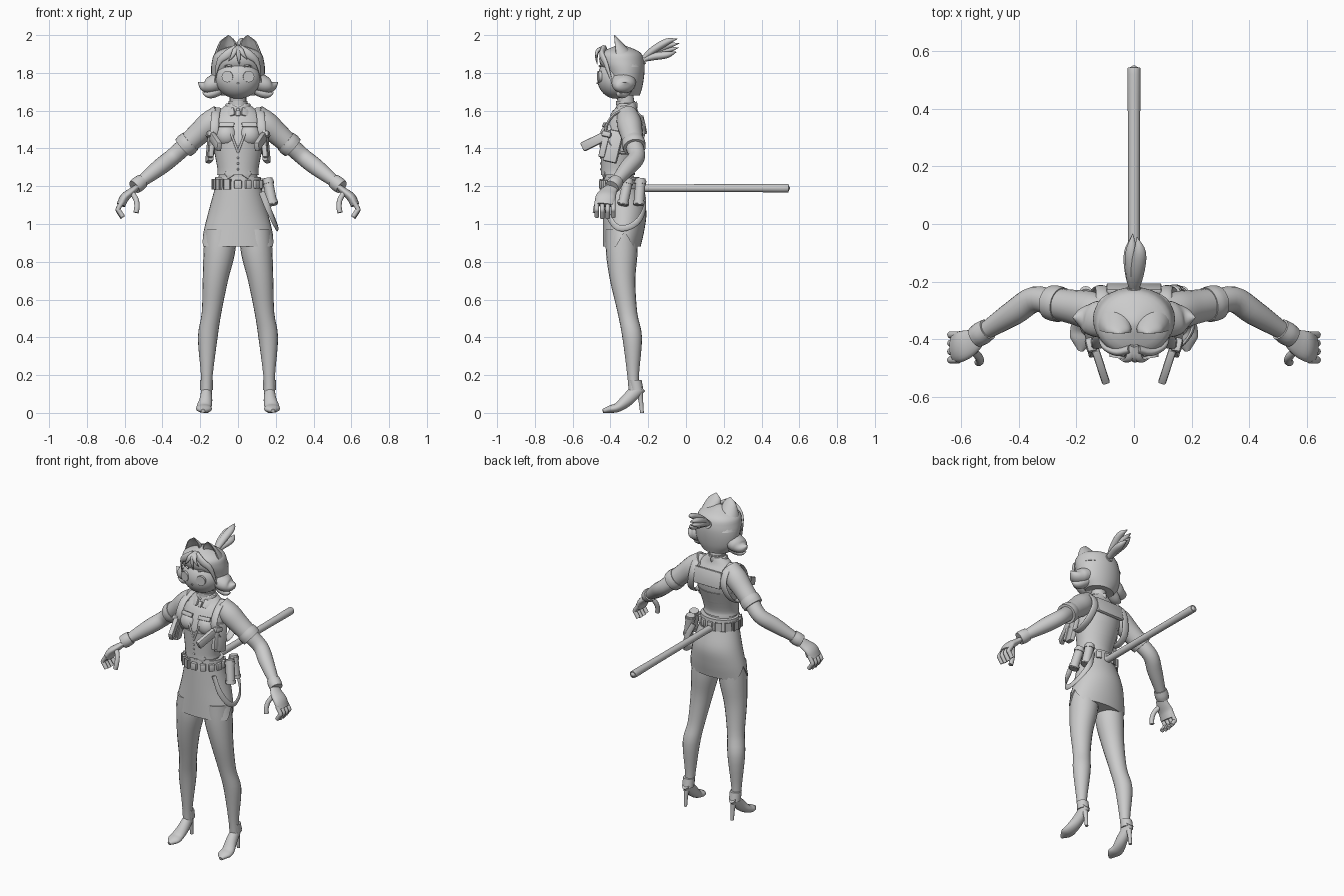
import bpy, bmesh, math
from mathutils import Vector, Matrix, Euler

old = bpy.data.objects.get("Cube")
if old:
    bpy.data.objects.remove(old, do_unlink=True)

grey = bpy.data.materials.new("plain_grey")
grey.use_nodes = True
grey.diffuse_color = (.6, .6, .6, 1)
grey.node_tree.nodes["Principled BSDF"].inputs["Base Color"].default_value = grey.diffuse_color
X_AXIS, Y_AXIS, Z_AXIS = Matrix.Identity(3)
parts = []


def finish(name, bm, mirror=False):
    """Turn a bmesh into a named grey object, mirrored across the middle if asked."""
    bmesh.ops.recalc_face_normals(bm, faces=bm.faces)
    mesh = bpy.data.meshes.new(name)
    bm.to_mesh(mesh)
    bm.free()
    obj = bpy.data.objects.new(name, mesh)
    bpy.context.collection.objects.link(obj)
    mesh.materials.append(grey)
    if mirror:
        obj.modifiers.new("Mirror", "MIRROR").use_mirror_merge = False
    parts.append(obj)
    return obj


def smooth_path(points, steps):
    """Catmull-Rom curve through the points, radii included."""
    p = [Vector(point) for point in points]
    p = [p[0] * 2 - p[1]] + p + [p[-1] * 2 - p[-2]]
    path = []
    for before, start, end, after in zip(p, p[1:], p[2:], p[3:]):
        for step in range(steps):
            t = step / steps
            linear = end - before
            square = before * 2 - start * 5 + end * 4 - after
            cubic = start * 3 - before - end * 3 + after
            path.append(start + (linear * t + square * t ** 2 + cubic * t ** 3) / 2)
    return path + [p[-2]]


def loft(name, points, ref=X_AXIS, level=False, mirror=False, sides=20, steps=4, shape=None, closed=False):
    """Skin ellipses (x, y, z, a, b); a lies along ref, b across it."""
    path = smooth_path(points + points[:1] if closed else points, steps)
    if closed:
        path.pop()
    bm, rings, last = bmesh.new(), [], len(path) - 1
    for i, here in enumerate(path):
        ahead = path[0 if closed and i == last else min(i + 1, last)]
        behind = path[i - 1 if closed else max(i - 1, 0)]
        tangent = Z_AXIS if level else (ahead - behind).to_3d().normalized()
        along = (ref - tangent * ref.dot(tangent)).normalized()
        across = tangent.cross(along)
        ring = []
        for k in range(sides):
            angle = math.tau * k / sides
            c, s = math.cos(angle), math.sin(angle)
            if shape:
                c, s = shape(c, s)
            ring.append(bm.verts.new(Vector(here[:3]) + along * c * here[3] + across * s * here[4]))
        rings.append(ring)
    for lower, upper in zip(rings, rings[1:] + rings[:1] if closed else rings[1:]):
        for k in range(sides):
            bm.faces.new((lower[k - 1], lower[k], upper[k], upper[k - 1]))
    if not closed:
        bm.faces.new(rings[0])
        bm.faces.new(rings[-1])
    return finish(name, bm, mirror)


def sweep(name, points, radius=None, squash=1, **options):
    """Tube along (x, y, z, r) points, or (x, y, z) points with a radius rule or value."""
    sections = []
    for i, (x, y, z, *own) in enumerate(points):
        t = i / (len(points) - 1)
        r = own[0] if own else radius(t) if callable(radius) else radius
        sections.append((x, y, z, r, r * squash))
    return loft(name, sections, **options)


def body(name, rows, **options):
    """Level rings given as (height, y, half width, half depth)."""
    return loft(name, [(0, y, z, a, b) for z, y, a, b in rows], level=True, sides=32, **options)


def box(name, place, size, tilt=(0, 0, 0), mirror=False):
    bm = bmesh.new()
    bmesh.ops.create_cube(bm, size=1)
    turn = Euler([math.radians(a) for a in tilt]).to_matrix().to_4x4()
    bm.transform(Matrix.Translation(place) @ turn @ Matrix.Diagonal((*size, 1)))
    bmesh.ops.bevel(bm, geom=bm.edges[:], offset=min(size) / 4, segments=2, affect="EDGES", profile=.5)
    return finish(name, bm, mirror)


def ball(name, place, size, mirror=False):
    bm = bmesh.new()
    bmesh.ops.create_uvsphere(bm, u_segments=28, v_segments=18, radius=1)
    bm.transform(Matrix.Translation(place) @ Matrix.Diagonal((*size, 1)))
    return finish(name, bm, mirror)


def pointed(width):
    """Radius rule for a lock that swells, then closes to a tip."""
    return lambda t: width * (1 - t ** 2) + .001


# Torso, neck and vest
body("torso", [(1.14, -.34, .13, .1), (1.27, -.36, .1, .08), (1.36, -.35, .12, .1), (1.46, -.335, .14, .11),
               (1.55, -.32, .14, .09), (1.6, -.315, .1, .06), (1.64, -.315, .05, .05)])
body("vest", [(1.26, -.36, .11, .09), (1.3, -.36, .11, .09), (1.43, -.34, .136, .114)])
ball("bust", (.06, -.4, 1.47), (.06, .055, .06), mirror=True)
sweep("neck", [(0, -.31, 1.6), (0, -.33, 1.72)], .044)
sweep("choker", [(0, -.32, 1.63), (0, -.32, 1.65)], .05, level=True)
sweep("collar", [(.01, -.37, 1.6), (.05, -.35, 1.62), (.06, -.31, 1.62), (0, -.26, 1.63)],
      .018, squash=.25, ref=Z_AXIS, mirror=True)
box("collar_point", (.04, -.375, 1.59), (.045, .01, .05), (-35, 20, 18), mirror=True)
box("neck_tie", (0, -.385, 1.585), (.025, .02, .035), (-30, 0, 0))
box("pocket_flap", (.06, -.43, 1.525), (.08, .012, .025), (-25, 0, 8), mirror=True)
sweep("vest_neckline", [(.05, -.43, 1.51), (.03, -.45, 1.46), (0, -.45, 1.38)], .006, mirror=True)
box("vest_point", (.04, -.435, 1.27), (.055, .012, .04), (0, 35, 14), mirror=True)
for i in range(5):
    ball("vest_button", (0, -.45, 1.29 + i * .03), (.006, .006, .006))

# Belt with a ring of small pouches
body("belt", [(1.18, -.345, .127, .1), (1.25, -.345, .12, .095)])
box("belt_buckle", (0, -.45, 1.21), (.04, .02, .045))
for i in range(14):
    angle = math.tau * (i + .5) / 14
    place = (.126 * math.cos(angle), -.346 + .1 * math.sin(angle), 1.21)
    box("belt_pouch", place, (.02, .035, .045), (0, 0, math.degrees(angle)))

# Skirt with a wedge cut from each side of the hem
skirt = body("skirt", [(1.18, -.34, .125, .1), (1.07, -.325, .155, .115), (.97, -.33, .18, .11), (.88, -.34, .195, .1)])
slit = sweep("slit_cutter", [(.13, -.325, .88), (.25, -.325, .88)], .08, ref=Z_AXIS, sides=3, steps=1, mirror=True)
parts.remove(slit)
slit.hide_render = True
slit.hide_set(True)
cut = skirt.modifiers.new("Slits", "BOOLEAN")
cut.object, cut.operation, cut.solver = slit, "DIFFERENCE", "EXACT"

# Legs and heeled shoes
sweep("leg", [(.09, -.34, .97, .086), (.1, -.34, .84, .083), (.12, -.335, .7, .067), (.14, -.31, .53, .052),
              (.16, -.285, .4, .052), (.165, -.28, .2, .031), (.167, -.275, .1, .028)], level=True, mirror=True)
loft("shoe", [(.167, -.24, .14, .024, .034), (.17, -.31, .07, .034, .034), (.18, -.36, .03, .04, .025),
              (.18, -.4, .02, .04, .02), (.185, -.44, .01, .01, .01)], mirror=True)
sweep("shoe_heel", [(.167, -.25, .13, .022), (.167, -.24, .07, .013), (.167, -.233, 0, .01)], level=True, mirror=True)
sweep("shoe_back", [(.167, -.26, .12), (.167, -.27, .175)], .035, level=True, mirror=True)

# Arms and rolled sleeves, ending in a banded wrist
elbow, wrist = Vector((.345, -.262, 1.355)), Vector((.53, -.38, 1.21))
shoulder = Vector((.15, -.3, 1.53))
forearm, upper_arm = wrist - elbow, elbow - shoulder


def limb_band(name, start, span, ends, radii):
    """Short sleeve or cuff between two fractions of a limb."""
    points = [(*(start + span * t), r) for t, r in zip(ends, radii)]
    sweep(name, points, ref=Y_AXIS, mirror=True)


sweep("arm", [(*shoulder, .055), (*shoulder.lerp(elbow, .6), .047), (*elbow, .045),
              (*elbow.lerp(wrist, .4), .044), (*wrist, .028)], ref=Y_AXIS, mirror=True)
limb_band("sleeve", shoulder, upper_arm, (-.3, 0, .3, .6), (.055, .066, .06, .055))
limb_band("sleeve_cuff", shoulder, upper_arm, (.52, .62, .72), (.06, .063, .06))
limb_band("wrist_band", elbow, forearm, (.88, 1, 1.1), (.038, .041, .038))

# Gloved hands with curled fingers
sweep("palm", [(.53, -.385, 1.2, .03), (.565, -.41, 1.17, .045), (.6, -.425, 1.14, .054), (.62, -.43, 1.1, .052)],
      squash=.45, ref=Y_AXIS, mirror=True)
for i in range(4):
    y, tip = -.472 + i * .029, 1.03 + abs(i - 1.5) * .006
    sweep("finger", [(.61, y, 1.12), (.635, y, 1.08), (.63, y, tip + .03), (.61, y, tip)], .0125, mirror=True)
sweep("thumb", [(.565, -.435, 1.17), (.54, -.46, 1.13), (.535, -.475, 1.09), (.54, -.48, 1.06)], .014, mirror=True)

# Head, face and bobbed hair
ball("face", (0, -.37, 1.77), (.12, .1, .107))
body("hair", [(1.68, -.315, .09, .07), (1.73, -.32, .13, .09), (1.8, -.325, .142, .105), (1.86, -.34, .138, .118),
              (1.91, -.345, .115, .1), (1.95, -.345, .01, .01)])
sweep("hair_flick", [(.1, -.33, 1.755), (.145, -.33, 1.735), (.18, -.325, 1.73), (.213, -.325, 1.75)],
      pointed(.05), squash=1.3, ref=Z_AXIS, mirror=True)
sweep("lower_hair_flick", [(.09, -.32, 1.72), (.13, -.335, 1.695), (.16, -.34, 1.685), (.19, -.345, 1.695)],
      pointed(.03), squash=1.3, ref=Z_AXIS, mirror=True)
sweep("side_fringe", [(.01, -.435, 1.925), (.06, -.445, 1.895), (.105, -.425, 1.85), (.125, -.385, 1.73)],
      pointed(.024), squash=.6, ref=Z_AXIS, mirror=True)
for bend, drop in ((-.03, .02), (.004, .04), (.03, .01)):
    sweep("forelock", [(0, -.425, 1.935), (bend / 2, -.465, 1.92), (bend, -.474, 1.9 - drop / 2),
                       (bend * 1.7, -.468, 1.88 - drop)], pointed(.015), squash=.7)
sweep("eye", [(.054, -.45, 1.78), (.057, -.466, 1.78)], .03, mirror=True, steps=1)
sweep("eyebrow", [(.035, -.457, 1.835), (.055, -.45, 1.84), (.075, -.437, 1.835)], pointed(.005), mirror=True)
ball("nose", (0, -.469, 1.745), (.006, .005, .005))


def cupped(c, s):
    """Hollow the front half of an ellipse."""
    return c, s if s > 0 else s * (1 - 1.4 * s * s)


# Rounded animal ears
ear = []
for i in range(7):
    t = i / 6
    ear.append((.074 - .024 * t, -.33 - .05 * t, 1.83 + .17 * t,
                .064 * math.sqrt(1 - t * t) + .002, .088 * (1 - t ** 1.5) + .002))
loft("ear", ear, level=True, mirror=True, shape=cupped)

# Ponytail
sweep("hair_tie", [(0, -.25, 1.86), (0, -.22, 1.87)], .024)
for i in range(4):
    lift, lean = .03 - i * .023, .01 * math.cos(i * 2)
    sweep("ponytail_lock", [(0, -.24, 1.865, .012), (lean, -.175, 1.905 + lift / 2, .024),
                            (lean * 2, -.1, 1.935 + lift, .022), (lean, -.03 - abs(lift) / 2, 1.95 + lift, .001)], squash=.8)

# Long straight tail with a rounded tip
sweep("tail", [(0, -.26, 1.19, .02), (0, .3, 1.19, .021), (0, .52, 1.19, .023), (0, .54, 1.19, .018), (0, .55, 1.19, .004)])

# Shoulder harness, holsters and pistols
sweep("harness_loop", [(.11, -.31, 1.61), (.12, -.385, 1.575), (.125, -.425, 1.5), (.135, -.4, 1.42),
                       (.145, -.335, 1.375), (.14, -.255, 1.41), (.115, -.22, 1.5), (.11, -.245, 1.575)],
      .022, squash=.36, mirror=True, closed=True)
box("back_yoke", (0, -.225, 1.525), (.19, .02, .1), (12, 0, 0))
holster_tilt = (-12, -8, -12)
box("holster", (.145, -.385, 1.41), (.03, .075, .17), holster_tilt, mirror=True)
box("pistol_slide", (.14, -.43, 1.425), (.028, .035, .15), holster_tilt, mirror=True)
box("pistol_grip", (.117, -.49, 1.435), (.028, .135, .05), (25, 0, -18), mirror=True)
box("holster_clasp", (.15, -.42, 1.475), (.034, .05, .03), holster_tilt, mirror=True)

# Hip canisters and hanging strap on the left
for name, top, foot in (("front_canister", (.155, -.305, 1.24), (.183, -.335, 1.1)),
                        ("rear_canister", (.135, -.24, 1.24), (.16, -.25, 1.1))):
    top, foot = Vector(top), Vector(foot)
    sweep(name, [top, foot], .027)
    for t in (.08, .85):
        sweep(name + "_band", [top.lerp(foot, t), top.lerp(foot, t + .12)], .031)
sweep("hip_strap", [(.125, -.425, 1.17), (.165, -.42, 1.07), (.2, -.375, .99), (.207, -.315, .98),
                    (.19, -.25, 1.02), (.15, -.217, 1.1), (.11, -.235, 1.19)], .016, squash=.4, ref=Z_AXIS)

# Smooth shading with sharp edges kept
for obj in parts:
    obj.select_set(True)
bpy.context.view_layer.objects.active = skirt
bpy.ops.object.shade_smooth_by_angle(angle=math.radians(40))
bpy.ops.object.select_all(action="DESELECT")
